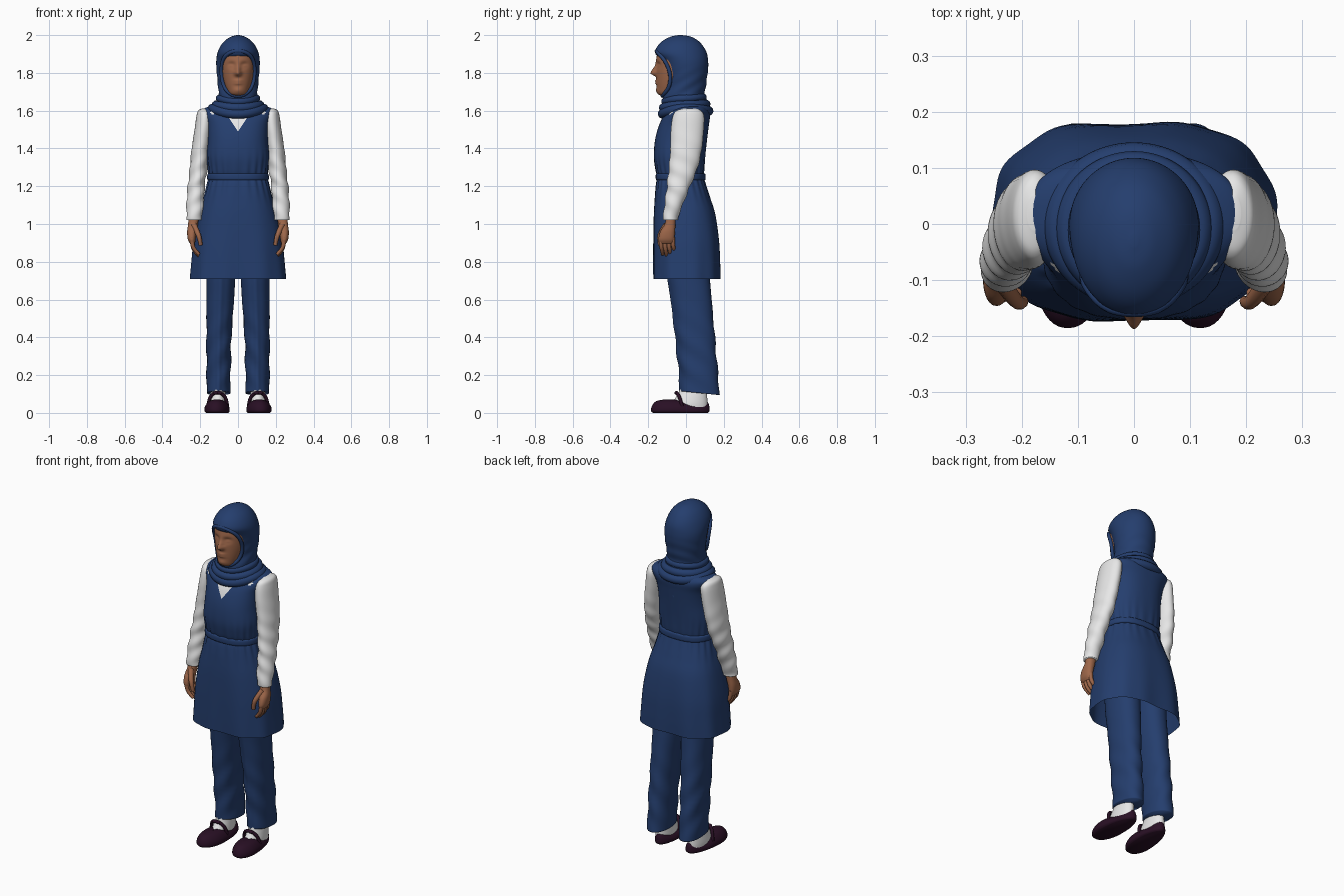
import bpy, bmesh, math
from math import sin, cos, pi, exp
from mathutils import Vector


def material(name, rgb):
    m = bpy.data.materials.new(name)
    m.diffuse_color = (*rgb, 1)
    return m


BLUE = material("navy cloth", (0.018, 0.048, 0.155))
WHITE = material("white cloth", (0.80, 0.80, 0.80))
SKIN = material("skin", (0.34, 0.135, 0.068))
SHOE = material("dark plum leather", (0.022, 0.005, 0.018))


def finish(bm, name, *mats):
    bmesh.ops.recalc_face_normals(bm, faces=bm.faces[:])
    for f in bm.faces:
        f.smooth = True
    me = bpy.data.meshes.new(name)
    bm.to_mesh(me)
    bm.free()
    for m in mats:
        me.materials.append(m)
    ob = bpy.data.objects.new(name, me)
    bpy.context.collection.objects.link(ob)
    return ob


def smooth_rows(rows, steps):
    """Catmull-Rom interpolation between cross-section rows."""
    out = []
    for i in range(len(rows) - 1):
        a, b, c, d = (rows[min(max(j, 0), len(rows) - 1)] for j in range(i - 1, i + 3))
        for k in range(steps):
            t = k / steps
            out.append([0.5 * (2 * q + (r - p) * t + (2 * p - 5 * q + 4 * r - s) * t * t
                               + (3 * q - p - 3 * r + s) * t ** 3)
                        for p, q, r, s in zip(a, b, c, d)])
    return out + [list(rows[-1])]


def loft(rows, side=1, n=2.0, steps=5, seg=64, fold=None, cap0=True, cap1=True):
    """Rows are (z, centre x, half width, front y, back y)."""
    bm = bmesh.new()
    rings = []
    for z, cx, rx, yf, yb in smooth_rows(rows, steps):
        ring = []
        for i in range(seg):
            a = 2 * pi * i / seg
            c, s = cos(a), sin(a)
            x = cx + rx * math.copysign(abs(c) ** (2 / n), c)
            y = (yf + yb) / 2 + (yb - yf) / 2 * math.copysign(abs(s) ** (2 / n), s)
            p = fold(x, y, z, a) if fold else (x, y, z)
            ring.append(bm.verts.new((p[0] * side, p[1], p[2])))
        rings.append(ring)
    for r, q in zip(rings, rings[1:]):
        for i in range(seg):
            j = (i + 1) % seg
            bm.faces.new((r[i], r[j], q[j], q[i]))
    if cap0:
        bm.faces.new(rings[0])
    if cap1:
        bm.faces.new(rings[-1])
    return bm


def tube(name, pts, radius, mat, side=1, cyclic=False, taper=1.0):
    """Round tube along a smooth path."""
    cu = bpy.data.curves.new(name, 'CURVE')
    cu.dimensions, cu.bevel_depth, cu.bevel_resolution = '3D', radius, 3
    cu.use_fill_caps = True
    sp = cu.splines.new('NURBS')
    sp.points.add(len(pts) - 1)
    for i, (p, q) in enumerate(zip(sp.points, pts)):
        p.co = (q[0] * side, q[1], q[2], 1)
        p.radius = 1 + (taper - 1) * i / (len(pts) - 1)
    sp.order_u, sp.resolution_u = 3, 6
    sp.use_cyclic_u, sp.use_endpoint_u = cyclic, not cyclic
    tmp = bpy.data.objects.new(name, cu)
    bpy.context.collection.objects.link(tmp)
    bpy.context.view_layer.update()
    me = bpy.data.meshes.new_from_object(tmp.evaluated_get(bpy.context.evaluated_depsgraph_get()))
    bpy.data.objects.remove(tmp)
    bm = bmesh.new()
    bm.from_mesh(me)
    finish(bm, name, mat)


def ball(name, co, scale, mat):
    bm = bmesh.new()
    bmesh.ops.create_uvsphere(bm, u_segments=16, v_segments=10, radius=1)
    for v in bm.verts:
        v.co = Vector((co[i] + v.co[i] * scale[i] for i in range(3)))
    finish(bm, name, mat)


def g(v, c, w):
    return exp(-((v - c) / w) ** 2)


# Face: lofted head with sculpted nose, eyes, lips
def face_shape(x, y, z, a):
    if y < -0.08:
        ax = abs(x)
        nose = 0.030 * g(z, 1.797, 0.034 if z > 1.797 else 0.012) * g(x, 0, 0.013 if z > 1.81 else 0.017)
        lips = 0.008 * (g(z, 1.758, 0.006) + g(z, 1.744, 0.006)) * g(x, 0, 0.022)
        eyes = -0.013 * g(z, 1.842, 0.015) * g(ax, 0.034, 0.02) + 0.007 * g(z, 1.838, 0.008) * g(ax, 0.035, 0.014)
        chin = 0.006 * g(z, 1.708, 0.014) * g(x, 0, 0.025)
        y -= nose + lips + eyes + chin
    return x, y, z


finish(loft([(1.677, 0, .02, -.12, -.06), (1.688, 0, .045, -.148, -.04), (1.72, 0, .064, -.154, 0),
             (1.77, 0, .081, -.157, .04), (1.82, 0, .089, -.158, .05), (1.87, 0, .09, -.158, .05),
             (1.92, 0, .083, -.143, .04), (1.96, 0, .05, -.10, .02)],
            steps=8, seg=128, fold=face_shape), "face", SKIN)


# Head scarf: shell set behind the face, with wrapping folds
def scarf_fold(x, y, z, a):
    k = 1 + 0.018 * sin(z * 95 - y * 60) * max(0, min(1, (1.84 - z) / 0.1))
    return x * k, y * k, z


finish(loft([(1.56, 0, .12, -.11, .12), (1.61, 0, .128, -.12, .125), (1.65, 0, .112, -.12, .11),
             (1.69, 0, .103, -.12, .10), (1.75, 0, .107, -.105, .108), (1.82, 0, .114, -.115, .117),
             (1.865, 0, .115, -.133, .117), (1.905, 0, .109, -.163, .11), (1.94, 0, .094, -.152, .092),
             (1.97, 0, .070, -.123, .065), (1.992, 0, .036, -.08, .025), (2.0, 0, .006, -.04, -.02)],
            steps=6, seg=80, fold=scarf_fold), "head_scarf", BLUE)
rim = [(0, -.158, 1.918), (.05, -.15, 1.908), (.084, -.112, 1.868), (.09, -.082, 1.80),
       (.078, -.085, 1.73), (.045, -.115, 1.688)]
rim = rim + [(0, -.128, 1.675)] + [(-x, y, z) for x, y, z in rim[:0:-1]]
tube("scarf_rim", rim, 0.010, BLUE, cyclic=True)
for zf, zb, zs, rx, yf, yb, r in [(1.582, 1.598, 1.612, .138, -.126, .122, .026),
                                  (1.615, 1.635, 1.630, .118, -.122, .108, .024),
                                  (1.648, 1.672, 1.665, .100, -.113, .092, .020)]:
    pts = []
    for i in range(16):
        a = 2 * pi * i / 16
        s = sin(a)
        z = zs + ((zb if s > 0 else zf) - zs) * s * s
        pts.append((rx * cos(a), (yf + yb) / 2 + (yb - yf) / 2 * s, z))
    tube("scarf_drape", pts, r, BLUE, cyclic=True)


# Tunic: flared skirt, gathered waist, sleeveless bodice
def tunic_fold(x, y, z, a):
    k = 1 + 0.022 * g(z, 1.25, 0.09) * sin(22 * a) + 0.012 * max(0, (1.1 - z) / 0.4) * sin(10 * a)
    dip = 0.012 * max(0, (1.15 - z) / 0.45) * g(x, 0, 0.08)
    return x * k, y * k - math.copysign(min(dip, abs(y)), y), z


bm = loft([(.71, 0, .254, -.180, .189), (.8, 0, .246, -.180, .187), (.92, 0, .234, -.178, .179),
           (1.05, 0, .208, -.173, .158), (1.14, 0, .182, -.165, .128), (1.21, 0, .163, -.157, .104),
           (1.25, 0, .154, -.150, .093), (1.29, 0, .158, -.160, .096), (1.36, 0, .165, -.170, .102),
           (1.45, 0, .160, -.163, .112), (1.53, 0, .166, -.140, .122), (1.58, 0, .186, -.112, .128),
           (1.608, 0, .186, -.080, .118), (1.628, 0, .13, -.05, .10), (1.64, 0, .05, -.02, .05)],
          n=2.45, seg=112, fold=tunic_fold, cap0=False)
for s in (1, -1):  # cut the V neck edges
    bmesh.ops.bisect_plane(bm, geom=bm.verts[:] + bm.edges[:] + bm.faces[:],
                           plane_co=(0, 0, 1.49), plane_no=(s * 1.5, 0, -1))
for f in bm.faces:
    c = f.calc_center_median()
    neck = c.y < -0.05 and c.z > 1.49 + 1.5 * abs(c.x)
    collar = (Vector((abs(c.x), c.y, c.z)) - Vector((.135, -.085, 1.6))).length < 0.02
    f.material_index = 1 if neck or collar else 0
finish(bm, "tunic", BLUE, WHITE)

# Belt and its small knot
finish(loft([(1.232, 0, .157, -.155, .099), (1.238, 0, .163, -.160, .104),
             (1.262, 0, .162, -.160, .103), (1.268, 0, .156, -.155, .098)],
            n=2.45, steps=3, seg=80), "belt", BLUE)


def sleeve_fold(x, y, z, a):
    w = 0.0035 * sin(70 * z + 2 * a) * g(z, 1.2, 0.17)
    return x + w * cos(a), y + w * sin(a), z


def leg_fold(x, y, z, a):
    z -= 0.10 * y * g(z, .11, .06)                     # hem lower at the back
    w = 0.004 * sin(40 * z + 3 * a) * g(z, .3, .2)
    crease = 0.008 * g(a, 1.5 * pi, .15)
    return x + w * cos(a), y + w * sin(a) - crease, z


def shoe_shape(x, y, z, a):
    t = (y + 0.185) / 0.31                             # 0 toe, 1 heel
    cx = 0.107
    x = cx + (x - cx) * (1 - 0.32 * max(0, t - 0.25)) - 0.06 * y
    return x, y, z * (1 - 0.28 * g(t, 0.72, 0.2))


for s, label in ((1, "left"), (-1, "right")):
    # Sleeves
    finish(loft([(1.612, .178, .012, -.01, .05), (1.60, .178, .033, -.05, .08), (1.57, .176, .044, -.07, .096),
                 (1.5, .183, .047, -.080, .094), (1.4, .197, .048, -.083, .084), (1.3, .208, .047, -.09, .062),
                 (1.2, .221, .045, -.101, .022), (1.1, .227, .046, -.114, -.018),
                 (1.04, .231, .041, -.121, -.040), (1.02, .232, .040, -.121, -.043)],
                s, steps=8, seg=40, fold=sleeve_fold), label + "_sleeve", WHITE)
    # Hands
    finish(loft([(1.05, .234, .027, -.105, -.055), (1.0, .238, .026, -.112, -.056), (.96, .244, .025, -.136, -.058),
                 (.92, .245, .021, -.146, -.062), (.897, .241, .013, -.140, -.068)],
                s, n=2.3, seg=32), label + "_palm", SKIN)
    for i in range(4):
        y, drop = -.133 + .021 * i, (.008, 0, .003, .016)[i]
        tube(label + "_finger", [(.245, y, .93), (.243, y, .885 + drop / 2), (.228, y + .006, .852 + drop),
                                 (.206, y + .010, .831 + drop)], .0125, SKIN, s, taper=.7)
    tube(label + "_thumb", [(.234, -.105, .995), (.214, -.135, .955), (.202, -.143, .92), (.198, -.138, .888)],
         .0155, SKIN, s, taper=.65)
    # Trouser legs
    finish(loft([(.112, .103, .062, -.028, .178), (.2, .103, .063, -.030, .170), (.4, .101, .066, -.050, .153),
                 (.6, .094, .073, -.074, .136), (.72, .091, .077, -.092, .126), (.85, .090, .082, -.10, .12)],
                s, n=2.2, steps=8, seg=56, fold=leg_fold), label + "_trouser_leg", BLUE)
    # Socks
    finish(loft([(.02, .107, .046, -.09, .114), (.05, .107, .046, -.078, .114), (.085, .106, .042, -.052, .112),
                 (.12, .105, .038, -.034, .108), (.2, .104, .036, -.02, .10)], s, seg=40), label + "_sock", WHITE)
    # Shoes with strap and knot
    finish(loft([(0, .107, .062, -.175, .115), (.010, .107, .070, -.185, .124), (.030, .107, .069, -.183, .124),
                 (.050, .107, .058, -.172, .120), (.064, .107, .042, -.152, .108), (.072, .107, .015, -.11, .05)],
                s, n=2.2, seg=56, fold=shoe_shape), label + "_shoe", SHOE)
    tube(label + "_shoe_strap", [(.055, -.02, .03), (.060, -.03, .075), (.085, -.046, .104), (.108, -.05, .108),
                                 (.131, -.046, .104), (.154, -.03, .075), (.160, -.02, .03)], .009, SHOE, s)
    for dx in (-.012, .012):
        ball(label + "_shoe_bow", (s * (.108 + dx), -.052, .106), (.014, .009, .009), SHOE)
